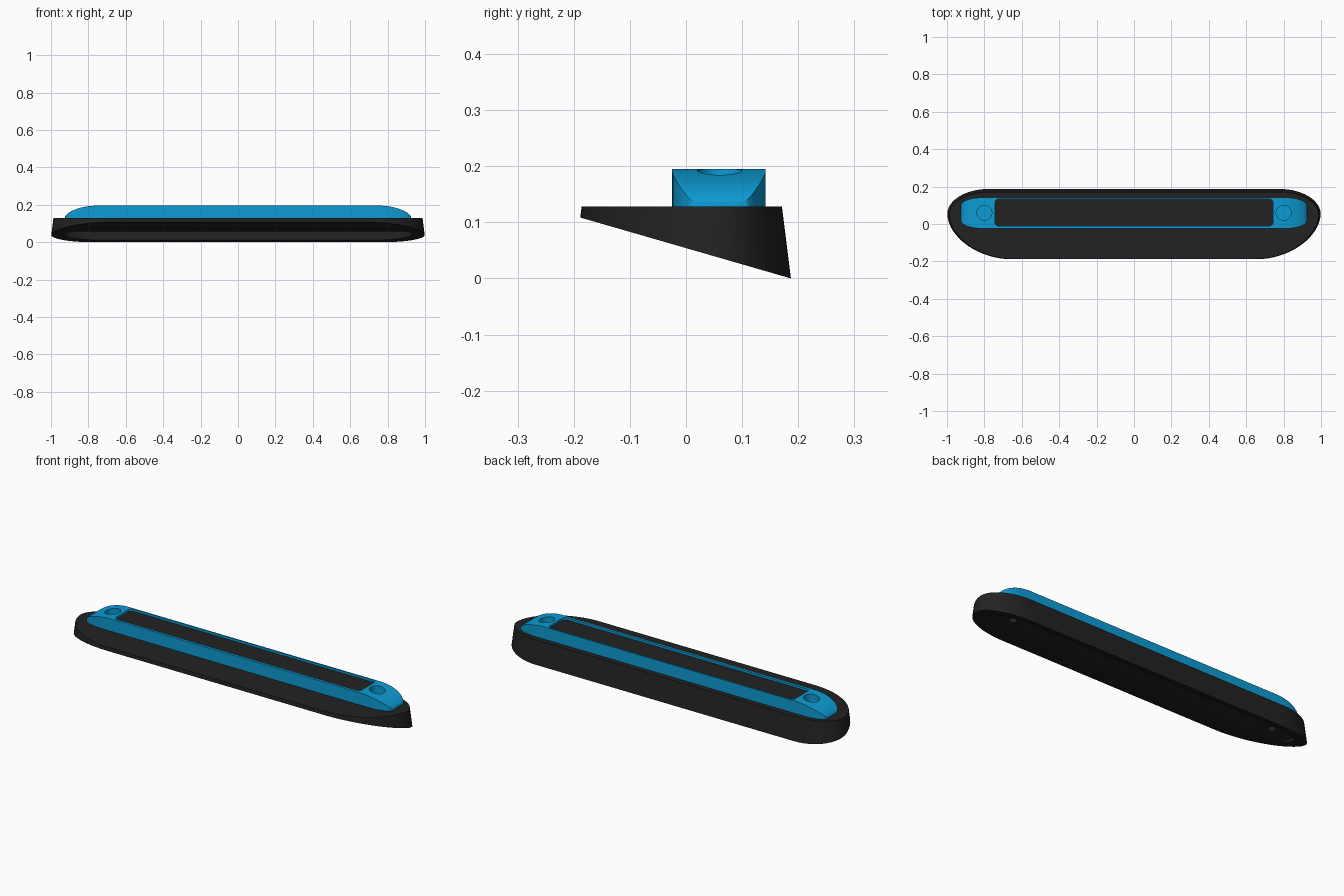
import bpy, bmesh, math

if "Cube" in bpy.data.objects:
    bpy.data.objects.remove(bpy.data.objects["Cube"])


def material(name, rgb):
    m = bpy.data.materials.new(name)
    m.diffuse_color = (*rgb, 1)
    m.use_nodes = True
    m.node_tree.nodes["Principled BSDF"].inputs["Base Color"].default_value = m.diffuse_color
    return m


BLACK = material("matte black", (0.016, 0.016, 0.016))
BLUE = material("bright blue", (0.004, 0.33, 0.66))
TOP = 0.128


def make(name, lower, upper, mat):
    """Solid between two matching rings of 3D points."""
    bm = bmesh.new()
    a = [bm.verts.new(p) for p in lower]
    b = [bm.verts.new(p) for p in upper]
    n = len(a)
    bm.faces.new(a)
    bm.faces.new(b)
    for i in range(n):
        j = (i + 1) % n
        bm.faces.new((a[i], a[j], b[j], b[i]))
    bmesh.ops.recalc_face_normals(bm, faces=bm.faces)
    me = bpy.data.meshes.new(name)
    bm.to_mesh(me)
    bm.free()
    ob = bpy.data.objects.new(name, me)
    bpy.context.collection.objects.link(ob)
    me.materials.append(mat)
    return ob


def prism(name, pts, z0, z1, mat):
    return make(name, [(x, y, z0) for x, y in pts], [(x, y, z1) for x, y in pts], mat)


def boolean(ob, cutter, op="DIFFERENCE"):
    mod = ob.modifiers.new("cut", "BOOLEAN")
    mod.operation, mod.object, mod.solver = op, cutter, "EXACT"
    bpy.context.view_layer.objects.active = ob
    bpy.ops.object.modifier_apply(modifier=mod.name)
    bpy.data.objects.remove(cutter)


def arc(cx, cy, rx, ry, a0, a1, n=12, power=2.0):
    out = []
    for i in range(n + 1):
        t = math.radians(a0 + (a1 - a0) * i / n)
        c, s = math.cos(t), math.sin(t)
        out.append((cx + rx * math.copysign(abs(c) ** (2 / power), c),
                    cy + ry * math.copysign(abs(s) ** (2 / power), s)))
    return out


def mirrored(half):
    """Right half listed front to back, mirrored across x = 0."""
    return half + [(-x, y) for x, y in reversed(half)]


def body_outline(end, back, front, back_x, front_x, mid=0.05):
    half = arc(front_x, mid, end - front_x, mid - front, -90, 0, 16, 1.85)
    half += arc(back_x, mid, end - back_x, back - mid, 0, 90, 12)[1:]
    return mirrored(half)


def circle(x, y, r):
    return arc(x, y, r, r, 0, 360, 32)[:-1]


# Wedge base: flat top, drafted walls, sloping underside
top = body_outline(0.987, 0.171, -0.186, 0.78, 0.66)
lower = []
for i, (x, y) in enumerate(top):
    px, py = top[i - 1]
    qx, qy = top[(i + 1) % len(top)]
    nx, ny = qy - py, px - qx
    k = math.hypot(nx, ny)
    nx, ny = nx / k, ny / k
    yy = y
    for _ in range(6):
        z = 0.289 * (0.187 - yy)
        d = 0.125 * (TOP - z)
        yy = y + ny * d
    lower.append((x + nx * d, yy, max(z, 0)))
base = make("wedge_base", lower, [(x, y, TOP) for x, y in top], BLACK)

# Flat recess in the underside with screw holes
boolean(base, prism("recess_cutter", body_outline(0.93, 0.145, -0.14, 0.75, 0.64),
                    -0.1, 0.056, BLACK))
for s in (-1, 1):
    boolean(base, prism("screw_cutter", circle(s * 0.8, 0.06, 0.02), 0.02, 0.1, BLACK))

# Blue raised housing: rounded plan trimmed by an arched end profile
half = arc(0.80, 0.015, 0.125, 0.04, -90, 0, 8) + arc(0.80, 0.102, 0.125, 0.04, 0, 90, 8)
housing = prism("raised_housing", mirrored(half), TOP - 0.001, 0.195, BLUE)
side = [(0.93, 0.05)] + arc(0.76, 0.127, 0.168, 0.068, 0, 90, 16, 1.8)
side = mirrored(side)
trim = make("trim_cutter", [(x, -0.3, z) for x, z in side], [(x, 0.3, z) for x, z in side], BLUE)
boolean(housing, trim, "INTERSECT")

# Round pockets at both ends
for s in (-1, 1):
    boolean(housing, prism("pocket_cutter", circle(s * 0.8, 0.06, 0.04), 0.15, 0.3, BLUE))

# Long slot holding a black insert
r = 0.02
slot = mirrored(arc(0.743 - r, -0.010 + r, r, r, -90, 0, 5)
                + arc(0.743 - r, 0.134 - r, r, r, 0, 90, 5))
boolean(housing, prism("slot_cutter", slot, 0.15, 0.3, BLUE))
insert = prism("long_insert", slot, 0.149, 0.183, BLACK)

# Smooth curved walls, keep crisp edges
for ob in (base, housing, insert):
    bpy.ops.object.select_all(action="DESELECT")
    ob.select_set(True)
    bpy.context.view_layer.objects.active = ob
    bpy.ops.object.shade_smooth_by_angle(angle=math.radians(25))
